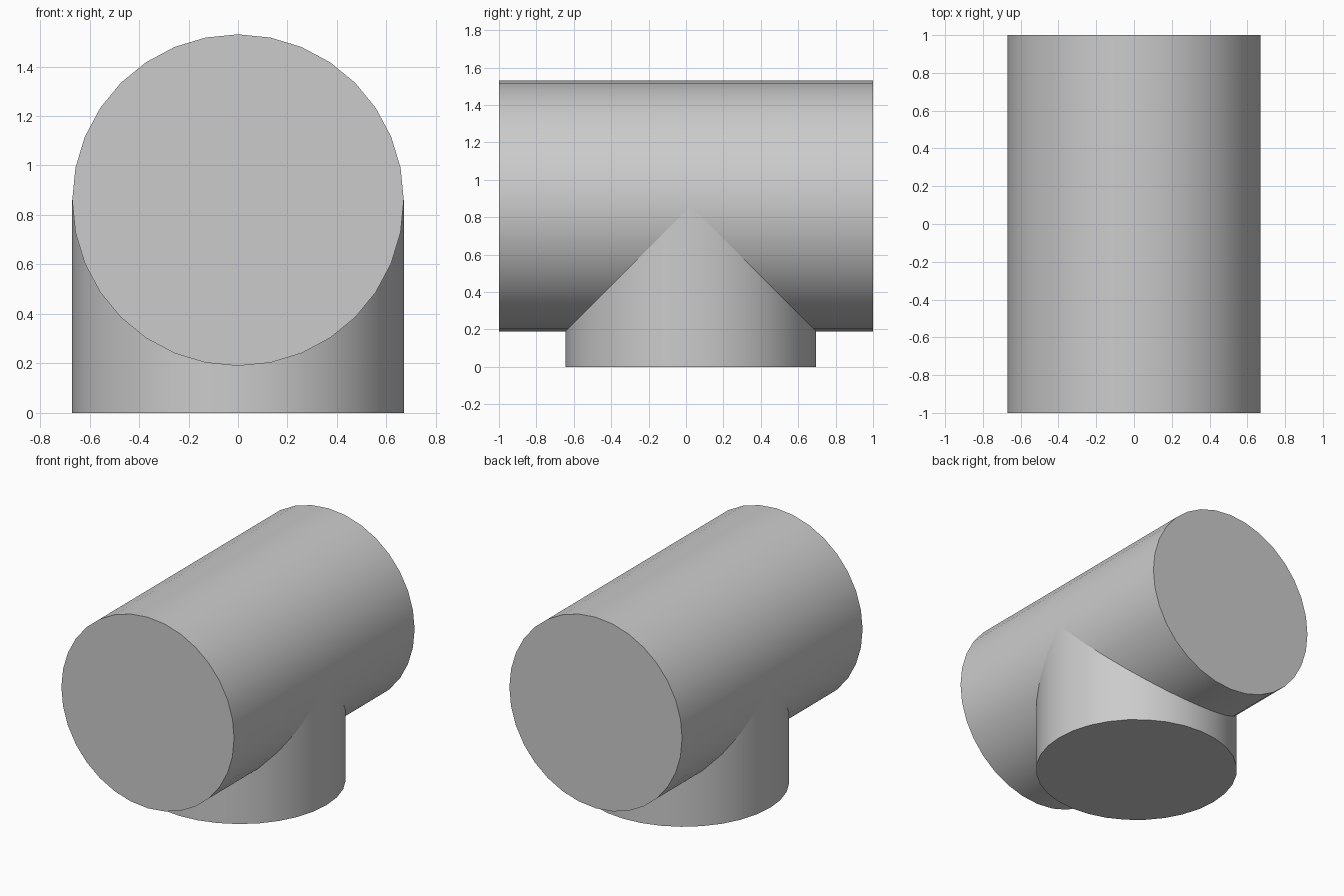
import bpy
import math

if "Cube" in bpy.data.objects:
    bpy.data.objects.remove(bpy.data.objects["Cube"], do_unlink=True)

RADIUS = 0.67
AXIS_Z = 0.86
GREY = (0.6, 0.6, 0.6, 1.0)

mat = bpy.data.materials.new("plain grey")
mat.use_nodes = True
mat.diffuse_color = GREY
mat.node_tree.nodes["Principled BSDF"].inputs["Base Color"].default_value = GREY


def pipe(name, length, location, rotation=(0, 0, 0)):
    """Capped round bar with smooth sides and sharp rims."""
    bpy.ops.mesh.primitive_cylinder_add(
        vertices=32, radius=RADIUS, depth=length, location=location, rotation=rotation)
    obj = bpy.context.object
    obj.name = name
    obj.data.materials.append(mat)
    bpy.ops.object.shade_smooth_by_angle(angle=math.radians(30))
    return obj


# Main horizontal barrel, running front to back
pipe("main_barrel", 2.0, (0, 0, AXIS_Z), (math.pi / 2, 0, 0))

# Vertical branch, ending inside the barrel at its axis
pipe("lower_branch", AXIS_Z, (0, 0.025, AXIS_Z / 2))
